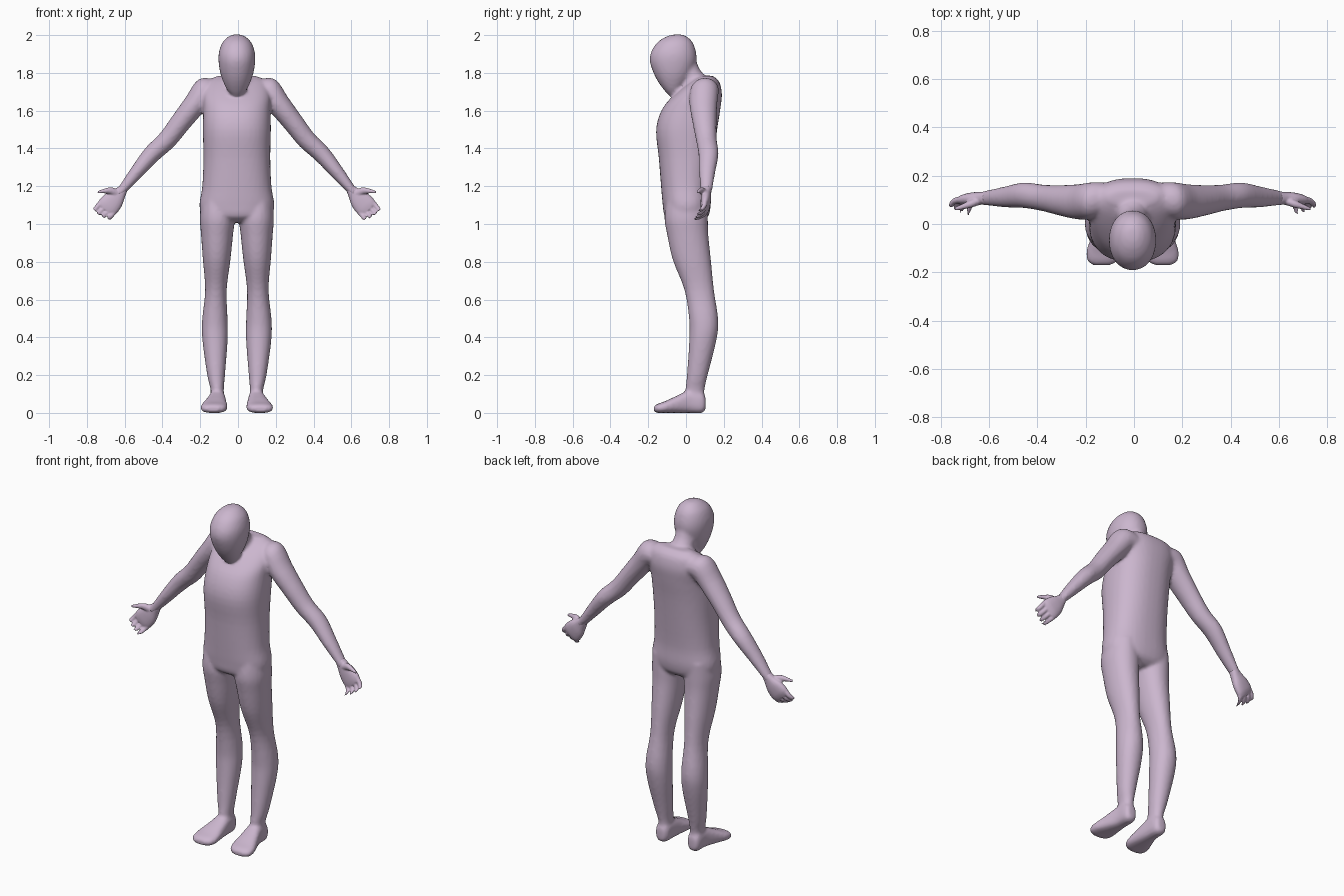
import bpy, bmesh, math
from mathutils import Vector as V

skin = bpy.data.materials.new("pale mauve skin")
skin.diffuse_color = (0.60, 0.47, 0.62, 1)
CX = -0.006   # the figure stands slightly left of centre


def loft(bm, rings, power=2.0, n=28, sub=4):
    """Closed tube through rings of (centre, half axis a, half axis b), smoothly interpolated."""
    def at(i, t):
        p = [rings[max(0, min(len(rings) - 1, i + k))] for k in (-1, 0, 1, 2)]
        return [0.5 * (2 * p[1][j] + (p[2][j] - p[0][j]) * t
                       + (2 * p[0][j] - 5 * p[1][j] + 4 * p[2][j] - p[3][j]) * t * t
                       + (3 * p[1][j] - p[0][j] - 3 * p[2][j] + p[3][j]) * t ** 3) for j in range(3)]
    dense = [at(i, k / sub) for i in range(len(rings) - 1) for k in range(sub)] + [rings[-1]]
    e = 2 / power
    loops = []
    for c, a, b in dense:
        loop = []
        for k in range(n):
            u, v = math.cos(2 * math.pi * k / n), math.sin(2 * math.pi * k / n)
            u, v = math.copysign(abs(u) ** e, u), math.copysign(abs(v) ** e, v)
            loop.append(bm.verts.new(c + a * u + b * v))
        loops.append(loop)
    faces = [bm.faces.new(loops[0][::-1]), bm.faces.new(loops[-1])]
    for p, q in zip(loops, loops[1:]):
        for k in range(n):
            m = (k + 1) % n
            faces.append(bm.faces.new((p[k], p[m], q[m], q[k])))
    bmesh.ops.recalc_face_normals(bm, faces=faces)


def upright(rows, s=1):
    """Rings from rows of (z, x min, x max, y front, y back); s mirrors."""
    return [(V((CX + s * (x0 + x1) / 2, (y0 + y1) / 2, z)),
             V(((x1 - x0) / 2, 0, 0)), V((0, (y1 - y0) / 2, 0))) for z, x0, x1, y0, y1 in rows]


def limb(rows, s):
    """Rings from rows of (x, y, z, half width, half depth), square to the path in the xz plane."""
    out = []
    for i, (x, y, z, w, d) in enumerate(rows):
        p, q = rows[max(0, i - 1)], rows[min(len(rows) - 1, i + 1)]
        t = V((q[0] - p[0], 0, q[2] - p[2])).normalized()
        out.append((V((CX + s * x, y, z)), V((-t.z * s, 0, t.x)) * w, V((0, d, 0))))
    return out


def finish(bm, name, voxel, rounds):
    """Fuse overlapping lofts into one smooth skin."""
    me = bpy.data.meshes.new(name)
    bm.to_mesh(me)
    bm.free()
    for p in me.polygons:
        p.use_smooth = True
    me.materials.append(skin)
    ob = bpy.data.objects.new(name, me)
    bpy.context.collection.objects.link(ob)
    r = ob.modifiers.new("fuse", 'REMESH')
    r.mode, r.voxel_size, r.use_smooth_shade = 'VOXEL', voxel, True
    m = ob.modifiers.new("soften", 'SMOOTH')
    m.factor, m.iterations = 0.5, rounds
    return ob


body = bmesh.new()

# torso
torso = [(1.785, .10, .08, .14), (1.755, .155, .025, .175), (1.69, .18, -.055, .19),
         (1.61, .178, -.125, .182), (1.50, .18, -.158, .165), (1.35, .177, -.144, .147),
         (1.20, .183, -.132, .132), (1.10, .198, -.123, .131), (1.04, .18, -.112, .117),
         (1.01, .12, -.07, .08)]
loft(body, upright([(z, -w, w, f, b) for z, w, f, b in torso]), 2.35, 40)

# neck
neck = [(1.88, .055, -.075, .05), (1.82, .056, -.06, .072), (1.77, .062, -.035, .11),
        (1.68, .08, -.03, .14)]
loft(body, upright([(z, -w, w, f, b) for z, w, f, b in neck]))

# head, tapering to a chin
head = [(2.003, .018, -.065, -.025), (1.992, .045, -.105, .005), (1.96, .077, -.153, .036),
        (1.91, .095, -.185, .053), (1.86, .097, -.191, .055), (1.80, .088, -.172, .036),
        (1.75, .071, -.146, .008), (1.705, .048, -.113, -.025), (1.68, .022, -.09, -.055)]
loft(body, upright([(z, -w, w, f, b) for z, w, f, b in head]), 2.1, 32)

leg = [(1.12, .03, .188, -.105, .115), (1.03, .012, .196, -.114, .116),
       (.945, .02, .190, -.100, .118), (.81, .034, .180, -.070, .132),
       (.65, .054, .168, -.008, .148), (.49, .049, .184, .017, .171),
       (.38, .049, .182, .017, .160), (.20, .063, .157, .005, .115),
       (.12, .069, .139, -.003, .098), (.04, .065, .14, -.003, .098)]
# foot rows: y, x min, x max, bottom, top
foot = [(.104, .085, .125, .02, .08), (.085, .066, .142, 0, .11), (.02, .06, .148, 0, .12),
        (-.05, .054, .17, 0, .09), (-.11, .050, .191, 0, .062), (-.15, .060, .188, 0, .048),
        (-.170, .088, .165, .008, .036)]
arm = [(.09, .11, 1.70, .06, .06), (.165, .098, 1.705, .072, .075), (.225, .092, 1.63, .061, .073),
       (.30, .098, 1.535, .055, .063), (.37, .108, 1.445, .051, .055), (.45, .119, 1.37, .047, .053),
       (.53, .112, 1.275, .037, .043), (.605, .108, 1.183, .025, .031), (.625, .107, 1.16, .024, .028)]
for s in (1, -1):
    loft(body, upright(leg, s), 2.1)
    loft(body, [(V((CX + s * (x0 + x1) / 2, y, (z0 + z1) / 2)), V(((x1 - x0) / 2, 0, 0)),
                 V((0, 0, (z1 - z0) / 2))) for y, x0, x1, z0, z1 in foot], 2.6)
    loft(body, limb(arm, s))
finish(body, "body", 0.01, 4)

# hands: palm, thumb and four fingers curling forward
palm = [(.600, .108, 1.189, .024, .027), (.622, .107, 1.160, .036, .026),
        (.650, .105, 1.128, .053, .027), (.680, .101, 1.095, .058, .024),
        (.698, .096, 1.075, .050, .016)]
thumb = [(.630, .098, 1.160, .020, .018), (.668, .085, 1.176, .019, .017),
         (.705, .072, 1.174, .012, .012), (.738, .062, 1.168, .006, .007)]
for s, side in ((1, "left"), (-1, "right")):
    hand = bmesh.new()
    loft(hand, limb(palm, s), 2.3)
    loft(hand, limb(thumb, s), n=12)
    for i in range(4):
        off = .043 - .029 * i                  # place along the knuckles
        curl = .030 + .014 * i                 # little finger bends most
        bx, bz = .682 + .77 * off, 1.093 + .63 * off
        reach = (.062, .066, .062, .052)[i]
        path = [(0, 0, .014), (.55, .15, .0135), (.95, .6, .012), (1.0, 1.0, .008)]
        loft(hand, limb([(bx + .63 * reach * t, .1 - curl * c * 1.1, bz - .77 * reach * t, r, r)
                         for t, c, r in path], s), n=12)
    finish(hand, side + "_hand", 0.005, 2)
